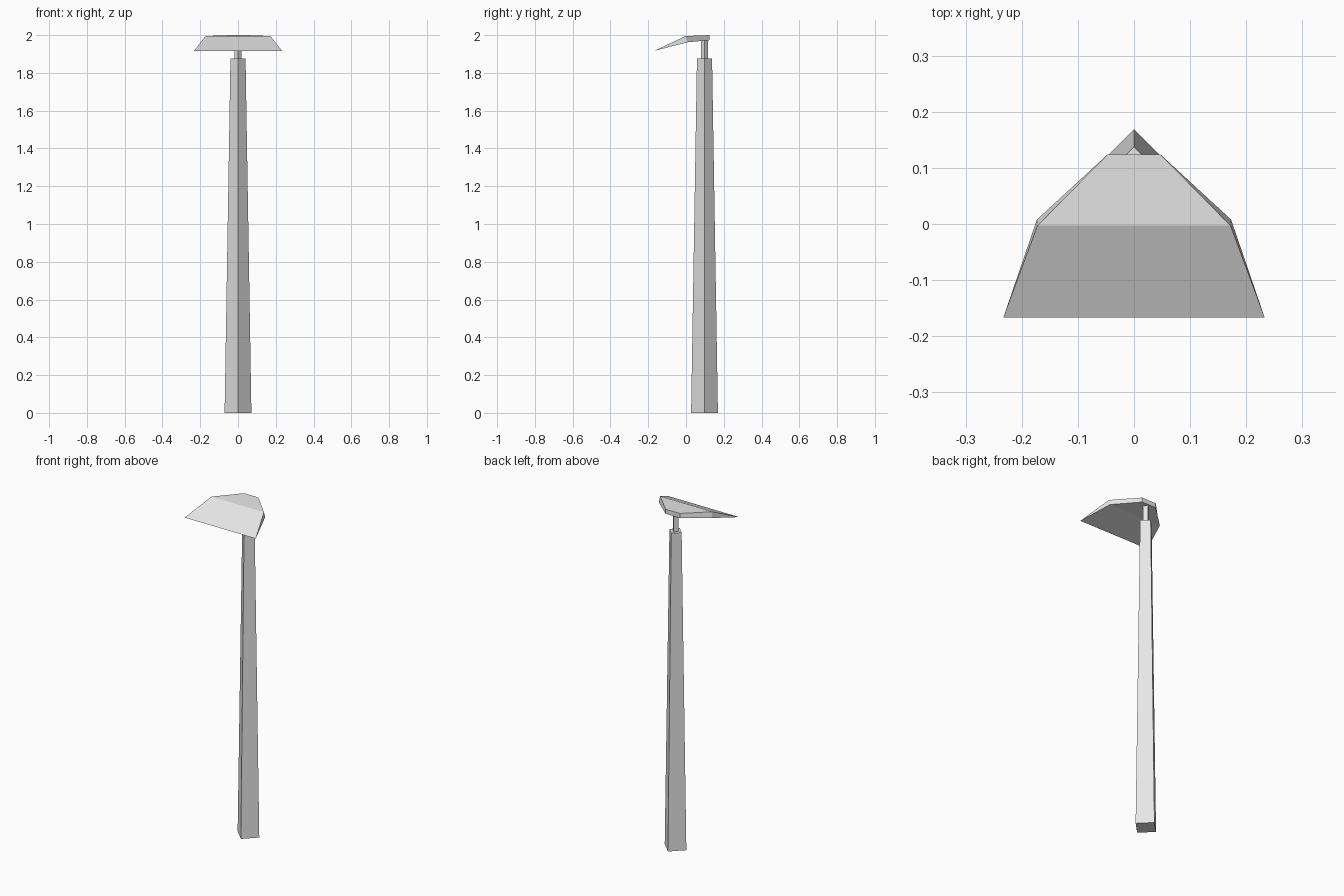
import bpy
import bmesh
from math import pi

cube = bpy.data.objects.get("Cube")
if cube:
    bpy.data.objects.remove(cube, do_unlink=True)

grey = bpy.data.materials.new("light_grey")
grey.use_nodes = True
colour = (0.8, 0.8, 0.8, 1)
grey.diffuse_color = colour
grey.node_tree.nodes["Principled BSDF"].inputs["Base Color"].default_value = colour

POST_Y = 0.098


def finish(name, bm):
    bmesh.ops.recalc_face_normals(bm, faces=bm.faces)
    mesh = bpy.data.meshes.new(name)
    bm.to_mesh(mesh)
    bm.free()
    mesh.materials.append(grey)
    obj = bpy.data.objects.new(name, mesh)
    bpy.context.collection.objects.link(obj)
    return obj


def diamond_column(name, r_bottom, r_top, z_bottom, z_top):
    """Four-sided tapered column with its corners on the axes."""
    bm = bmesh.new()
    bmesh.ops.create_cone(bm, cap_ends=True, segments=4, radius1=r_bottom,
                          radius2=r_top, depth=z_top - z_bottom)
    # make sure a corner points to the front
    first = bm.verts[:][0].co
    if abs(abs(first.x) - abs(first.y)) < 0.001:
        from mathutils import Matrix
        bmesh.ops.rotate(bm, verts=bm.verts, matrix=Matrix.Rotation(pi / 4, 3, "Z"))
    bmesh.ops.translate(bm, verts=bm.verts, vec=(0, POST_Y, (z_bottom + z_top) / 2))
    return finish(name, bm)


# Tapered post and the thin neck that carries the head
diamond_column("post", 0.071, 0.04, 0, 1.875)
diamond_column("neck", 0.018, 0.018, 1.87, 1.98)

# Lamp head: folded wedge, knife edge at the front, thick at the back
# rows are (half width, y, z) from front to back
top_rows = [(0.233, -0.167, 1.917), (0.172, -0.003, 1.995), (0.047, 0.124, 2.0)]
under_rows = [(0.173, 0.008, 1.962), (0.047, 0.124, 1.973)]

bm = bmesh.new()


def edge_pair(row):
    w, y, z = row
    return [bm.verts.new((s * w, y, z)) for s in (-1, 1)]


front, fold, back = [edge_pair(r) for r in top_rows]
fold_under, back_under = [edge_pair(r) for r in under_rows]
# top, back and underside panels, going round the head
ring = [front, fold, back, back_under, fold_under]
for a, b in zip(ring, ring[1:] + ring[:1]):
    bm.faces.new((a[0], a[1], b[1], b[0]))
# side walls
for i in (0, 1):
    bm.faces.new((front[i], fold[i], fold_under[i]))
    bm.faces.new((fold[i], back[i], back_under[i], fold_under[i]))
finish("lamp_head", bm)
